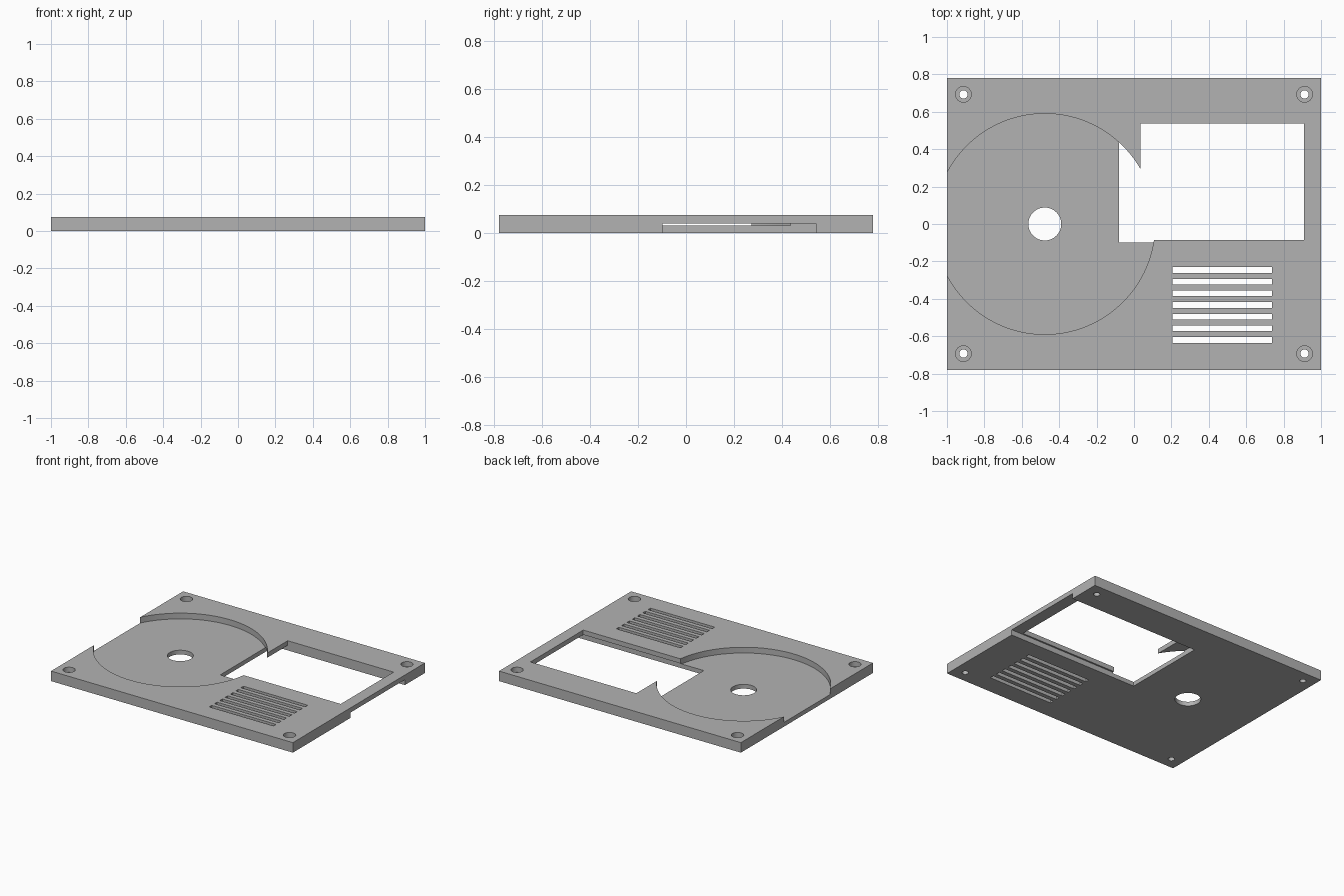
import bpy
import math

cube = bpy.data.objects.get("Cube")
if cube:
    bpy.data.objects.remove(cube, do_unlink=True)

TOP = 0.075
BELOW, ABOVE = -0.05, 0.15  # cutters overshoot the plate

grey = bpy.data.materials.new("plain_grey")
grey.use_nodes = True
colour = (0.45, 0.45, 0.45, 1)
grey.diffuse_color = colour
grey.node_tree.nodes["Principled BSDF"].inputs["Base Color"].default_value = colour


def box(name, x0, x1, y0, y1, z0, z1):
    bpy.ops.mesh.primitive_cube_add(
        size=1, location=((x0 + x1) / 2, (y0 + y1) / 2, (z0 + z1) / 2))
    ob = bpy.context.object
    ob.name = name
    ob.scale = (x1 - x0, y1 - y0, z1 - z0)
    bpy.ops.object.transform_apply(location=True, rotation=False, scale=True)
    return ob


def cylinder(name, x, y, radius, z0, z1, sides=48):
    bpy.ops.mesh.primitive_cylinder_add(
        vertices=sides, radius=radius, depth=z1 - z0, location=(x, y, (z0 + z1) / 2))
    ob = bpy.context.object
    ob.name = name
    return ob


def cut(target, cutter):
    cutter.hide_render = True
    mod = target.modifiers.new("cut", "BOOLEAN")
    mod.operation = "DIFFERENCE"
    mod.solver = "EXACT"
    mod.object = cutter
    bpy.context.view_layer.objects.active = target
    bpy.ops.object.modifier_apply(modifier=mod.name)
    bpy.data.objects.remove(cutter, do_unlink=True)


# Base plate
plate = box("cover_plate", -1, 1, -0.78, 0.78, 0, TOP)
plate.data.materials.append(grey)

# Round recess, open at the left edge, with its spindle hole
DISC_X = -0.477
cut(plate, cylinder("disc_recess", DISC_X, 0, 0.59, 0.032, ABOVE, 128))
cut(plate, cylinder("spindle_hole", DISC_X, 0, 0.088, BELOW, ABOVE))

# Window, and the wider channel under it that runs out of the side
cut(plate, box("window", 0.034, 0.91, -0.086, 0.538, BELOW, ABOVE))
cut(plate, box("under_channel", -0.079, 1.1, -0.098, 0.543, BELOW, 0.04))

# Vent slots
for i in range(7):
    y = -0.246 - i * 0.0624
    cut(plate, box("vent_slot", 0.207, 0.738, y - 0.015, y + 0.015, BELOW, ABOVE))

# Counterbored screw holes in the corners
for sx in (-1, 1):
    for sy in (-1, 1):
        x, y = sx * 0.912, sy * 0.693
        cut(plate, cylinder("screw_hole", x, y, 0.022, BELOW, ABOVE, 32))
        cut(plate, cylinder("screw_head", x, y, 0.042, 0.037, ABOVE, 32))

# Smooth round walls, crisp edges
bpy.ops.object.select_all(action="DESELECT")
plate.select_set(True)
bpy.context.view_layer.objects.active = plate
bpy.ops.object.shade_smooth_by_angle(angle=math.radians(30))
